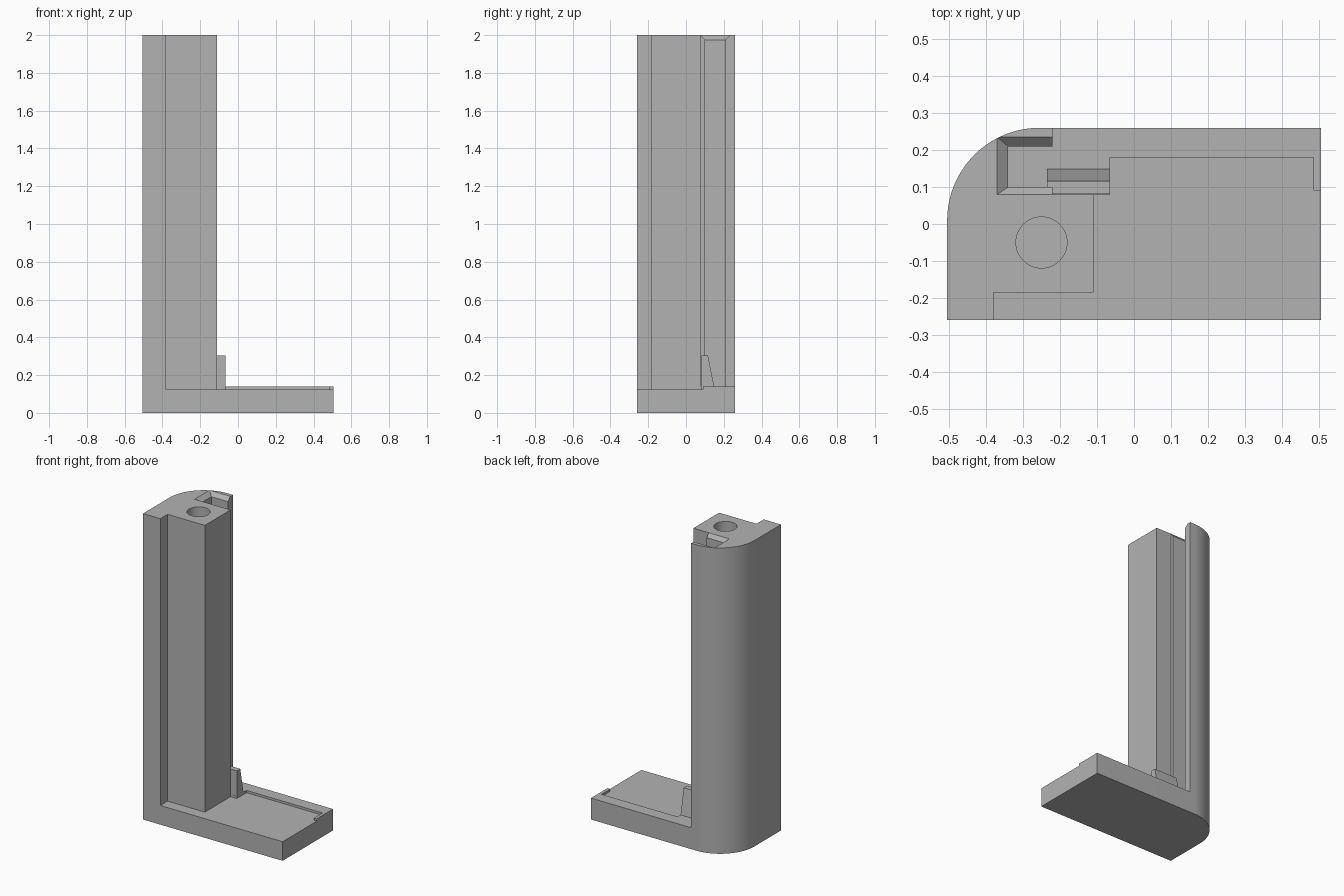
import bpy
import bmesh
from math import cos, sin, pi

if "Cube" in bpy.data.objects:
    bpy.data.objects.remove(bpy.data.objects["Cube"])

grey = bpy.data.materials.new("plain grey")
grey.use_nodes = True
grey.diffuse_color = (0.45, 0.45, 0.45, 1)
grey.node_tree.nodes["Principled BSDF"].inputs["Base Color"].default_value = grey.diffuse_color


def loft(name, low, high, z0, z1):
    """Solid between two outlines with matching corners."""
    bm = bmesh.new()
    bottom = [bm.verts.new((x, y, z0)) for x, y in low]
    top = [bm.verts.new((x, y, z1)) for x, y in high]
    bm.faces.new(bottom)
    bm.faces.new(top)
    for i in range(len(low)):
        j = (i + 1) % len(low)
        bm.faces.new((bottom[i], bottom[j], top[j], top[i]))
    bmesh.ops.recalc_face_normals(bm, faces=bm.faces)
    mesh = bpy.data.meshes.new(name)
    bm.to_mesh(mesh)
    bm.free()
    mesh.materials.append(grey)
    obj = bpy.data.objects.new(name, mesh)
    bpy.context.collection.objects.link(obj)
    return obj


def prism(name, outline, z0, z1):
    return loft(name, outline, outline, z0, z1)


def rect(x0, x1, y0, y1):
    return [(x0, y0), (x1, y0), (x1, y1), (x0, y1)]


def activate(obj):
    bpy.ops.object.select_all(action="DESELECT")
    obj.select_set(True)
    bpy.context.view_layer.objects.active = obj


def cut(obj, cutter):
    activate(obj)
    mod = obj.modifiers.new("cut", "BOOLEAN")
    mod.operation = "DIFFERENCE"
    mod.solver = "EXACT"
    mod.object = cutter
    bpy.ops.object.modifier_apply(modifier=mod.name)
    bpy.data.objects.remove(cutter)


def smooth(obj):
    activate(obj)
    bpy.ops.object.shade_smooth_by_angle(angle=pi / 6)


L, W, R = 0.505, 0.26, 0.25       # half length, half width, corner radius
BASE, FLOOR, TOP = 0.125, 0.14, 2.0
STEPS = 20
# Rounded back corner, from the back edge round to the side
corner = [(-L + R - R * sin(a), W - R + R * cos(a))
          for a in (pi / 2 * i / STEPS for i in range(STEPS + 1))]

# Foot plate
base = prism("base", [(-L, -W), (L, -W), (L, W)] + corner, 0, BASE)
smooth(base)

# Upright with front step and a slot open to the side
column = prism("column", [
    (-L, -W), (-0.38, -W), (-0.38, -0.185), (-0.11, -0.185), (-0.11, 0.08),
    (-0.22, 0.08), (-0.22, 0.10), (-0.34, 0.10), (-0.34, 0.21),
    (-0.22, 0.21), (-0.22, W)] + corner, BASE, TOP)

# Flared mouth at the top of the slot
cut(column, loft("mouth_cutter", rect(-0.34, -0.21, 0.10, 0.21),
                 rect(-0.40, -0.21, 0.06, 0.26), TOP - 0.025, TOP + 0.025))

# Screw hole in the top of the upright
hole = [(-0.25 + 0.069 * cos(2 * pi * i / 40), -0.05 + 0.069 * sin(2 * pi * i / 40))
        for i in range(40)]
cut(column, prism("hole_cutter", hole, TOP - 0.5, TOP + 0.05))
smooth(column)

# Raised rim along the back, with slot floor and end lip
prism("raised_rim", [
    (-0.34, 0.10), (-0.22, 0.10), (-0.22, 0.08), (-0.065, 0.08),
    (-0.065, 0.18), (0.485, 0.18), (0.485, 0.09), (L, 0.09), (L, W),
    (-0.22, W), (-0.22, 0.21), (-0.34, 0.21)], BASE, FLOOR)

# Sloped wedge beside the upright
loft("wedge", rect(-0.235, -0.065, 0.081, 0.149),
     rect(-0.235, -0.065, 0.081, 0.116), FLOOR, 0.305)
